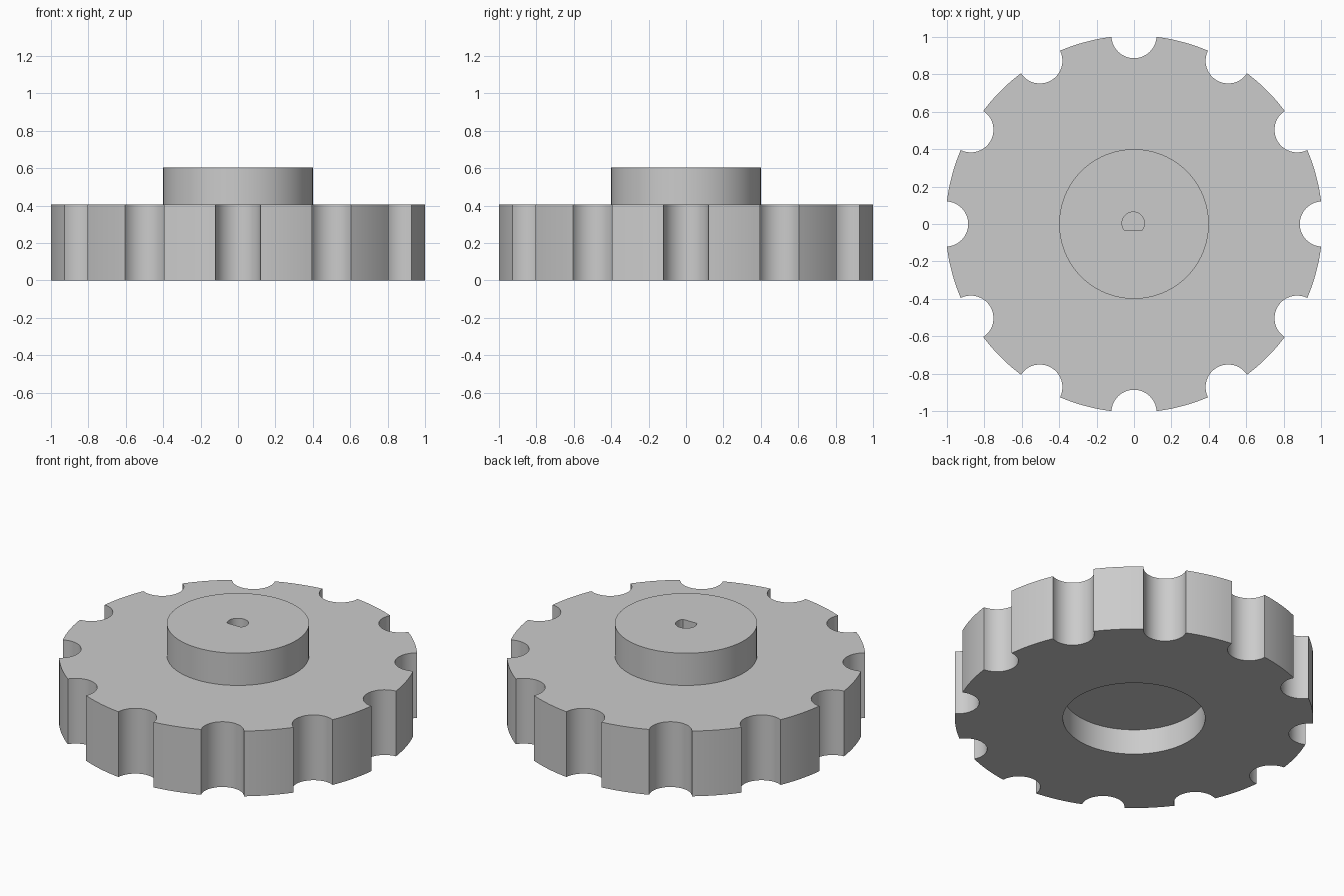
import bpy, bmesh
from math import sin, cos, pi, asin, radians

cube = bpy.data.objects.get("Cube")
if cube:
    bpy.data.objects.remove(cube, do_unlink=True)

NOTCHES = 12
RIM_R, NOTCH_R = 1.0073, 0.121
HUB_R = 0.4
WHEEL_TOP, HUB_TOP = 0.405, 0.605
RECESS_TOP, BORE_BOTTOM = 0.157, 0.25


def arc(cx, cy, r, start, end, steps):
    """Points on an arc, both ends included."""
    return [(cx + r * cos(start + (end - start) * i / steps),
             cy + r * sin(start + (end - start) * i / steps)) for i in range(steps + 1)]


def scalloped_outline():
    """Round rim with evenly spaced circular finger notches."""
    half = 2 * asin(NOTCH_R / (2 * RIM_R))
    lean = pi / 2 + half / 2
    points = []
    for k in range(NOTCHES):
        a = 2 * pi * k / NOTCHES
        points += arc(RIM_R * cos(a), RIM_R * sin(a), NOTCH_R, a - lean, a - 2 * pi + lean, 20)
        points += arc(0, 0, RIM_R, a + half, a + 2 * pi / NOTCHES - half, 10)[1:-1]
    return points


bm = bmesh.new()


def loop(points, z):
    verts = [bm.verts.new((x, y, z)) for x, y in points]
    edges = [bm.edges.new((v, verts[i - 1])) for i, v in enumerate(verts)]
    return verts, edges


def wall(low, high):
    for i in range(len(low[0])):
        bm.faces.new((low[0][i - 1], low[0][i], high[0][i], high[0][i - 1]))


def cap(*loops):
    bmesh.ops.triangle_fill(bm, use_beauty=True, edges=[e for l in loops for e in l[1]])


# Outlines: scalloped wheel, round hub, D-shaped shaft bore
wheel = scalloped_outline()
circle = arc(0, 0, HUB_R, 0, 2 * pi, 96)[:-1]
d_shape = arc(-0.004, 0.004, 0.06, radians(-38), radians(218), 32)

wheel_low, wheel_high = loop(wheel, 0), loop(wheel, WHEEL_TOP)
recess_low, recess_high = loop(circle, 0), loop(circle, RECESS_TOP)
hub_low, hub_high = loop(circle, WHEEL_TOP), loop(circle, HUB_TOP)
bore_low, bore_high = loop(d_shape, BORE_BOTTOM), loop(d_shape, HUB_TOP)

# Upright walls
for low, high in ((wheel_low, wheel_high), (recess_low, recess_high),
                  (hub_low, hub_high), (bore_low, bore_high)):
    wall(low, high)

# Level faces
cap(wheel_low, recess_low)
cap(wheel_high, hub_low)
cap(hub_high, bore_high)
bm.faces.new(recess_high[0])
bm.faces.new(bore_low[0])

# Outward normals for the outer shell; the recess and bore belong to it
bmesh.ops.recalc_face_normals(bm, faces=bm.faces)

mesh = bpy.data.meshes.new("scalloped_knob")
bm.to_mesh(mesh)
bm.free()
knob = bpy.data.objects.new("scalloped_knob", mesh)
bpy.context.collection.objects.link(knob)

# Plain grey material
grey = bpy.data.materials.new("plain_grey")
grey.use_nodes = True
colour = (0.6, 0.6, 0.6, 1)
grey.diffuse_color = colour
grey.node_tree.nodes["Principled BSDF"].inputs["Base Color"].default_value = colour
mesh.materials.append(grey)

bpy.ops.object.select_all(action='DESELECT')
knob.select_set(True)
bpy.context.view_layer.objects.active = knob
bpy.ops.object.shade_smooth_by_angle(angle=radians(30))
